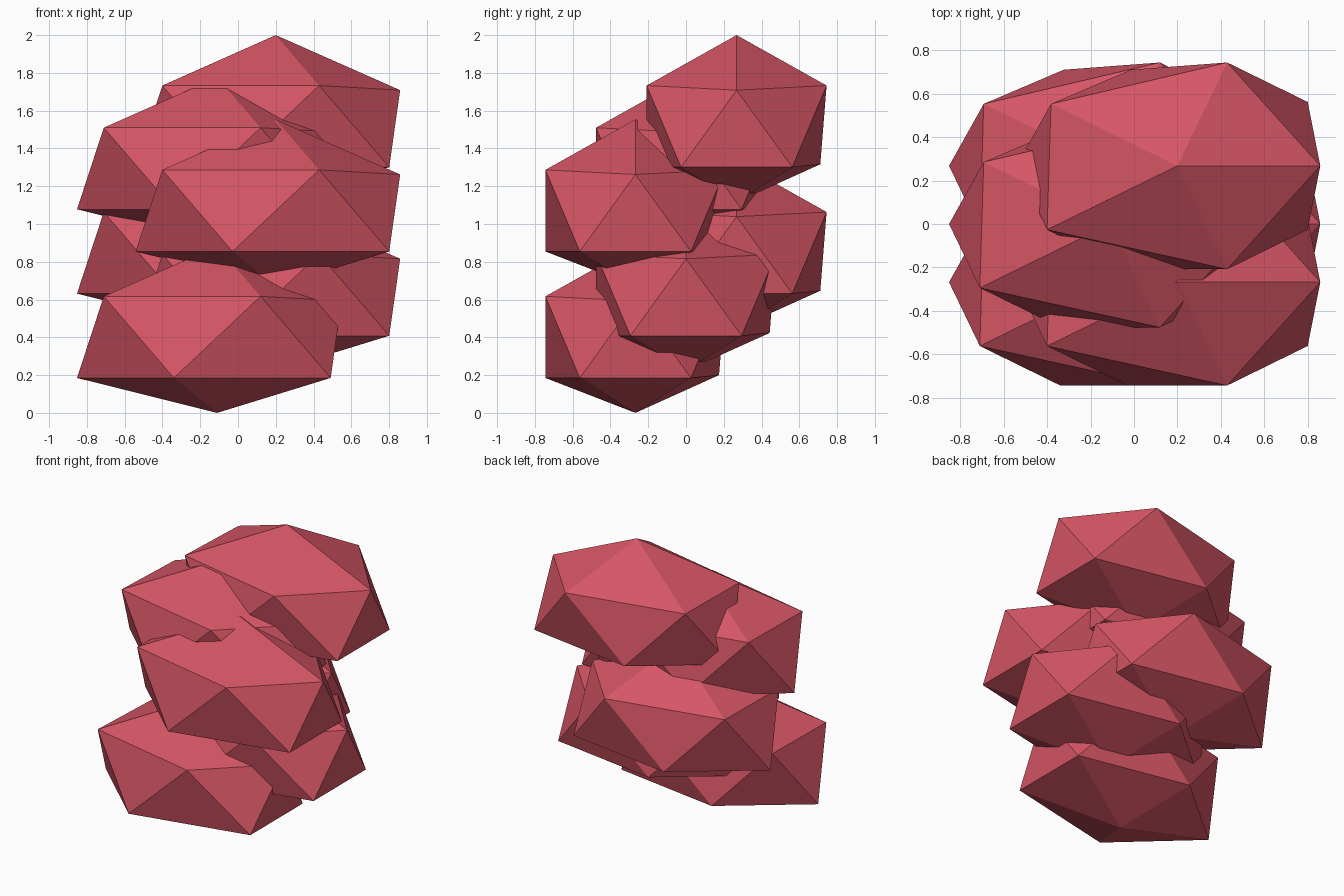
import bpy
import bmesh
from mathutils import Vector

cube = bpy.data.objects.get("Cube")
if cube:
    bpy.data.objects.remove(cube, do_unlink=True)

# One flat red for the whole stack
red = bpy.data.materials.new("rose_red")
red.use_nodes = True
colour = (0.67, 0.092, 0.13, 1)
red.diffuse_color = colour
bsdf = next(n for n in red.node_tree.nodes if n.type == 'BSDF_PRINCIPLED')
bsdf.inputs["Base Color"].default_value = colour

# Corners that are pulled towards the middle: direction and remaining length
DENTS = [
    (Vector((0, 0, -1)), 0.83),
    (Vector((0.89, 0, 0.45)), 0.887),
    (Vector((-0.28, 0.85, -0.45)), 0.93),
    (Vector((-0.72, 0.53, 0.45)), 0.97),
]


def make_lump_mesh():
    """Wide, flattened twenty-sided stone with a few dented corners."""
    bm = bmesh.new()
    bmesh.ops.create_icosphere(bm, subdivisions=1, radius=1)
    for direction, length in DENTS:
        corner = min(bm.verts, key=lambda v: (v.co - direction).length)
        corner.co *= length
    bmesh.ops.scale(bm, vec=(0.83, 0.56, 0.483), verts=bm.verts)
    mesh = bpy.data.meshes.new("lump")
    bm.to_mesh(mesh)
    bm.free()
    mesh.materials.append(red)
    return mesh


# Stack of lumps: sides alternate, depth cycles front, middle, back
lump = make_lump_mesh()
for i in range(6):
    stone = bpy.data.objects.new(f"stacked_lump_{i + 1}", lump)
    x = (-0.11, 0.2)[i % 2]
    y = (-0.268, 0, 0.268)[i % 3]
    stone.location = (x, y, 0.401 + 0.2232 * i)
    bpy.context.collection.objects.link(stone)
